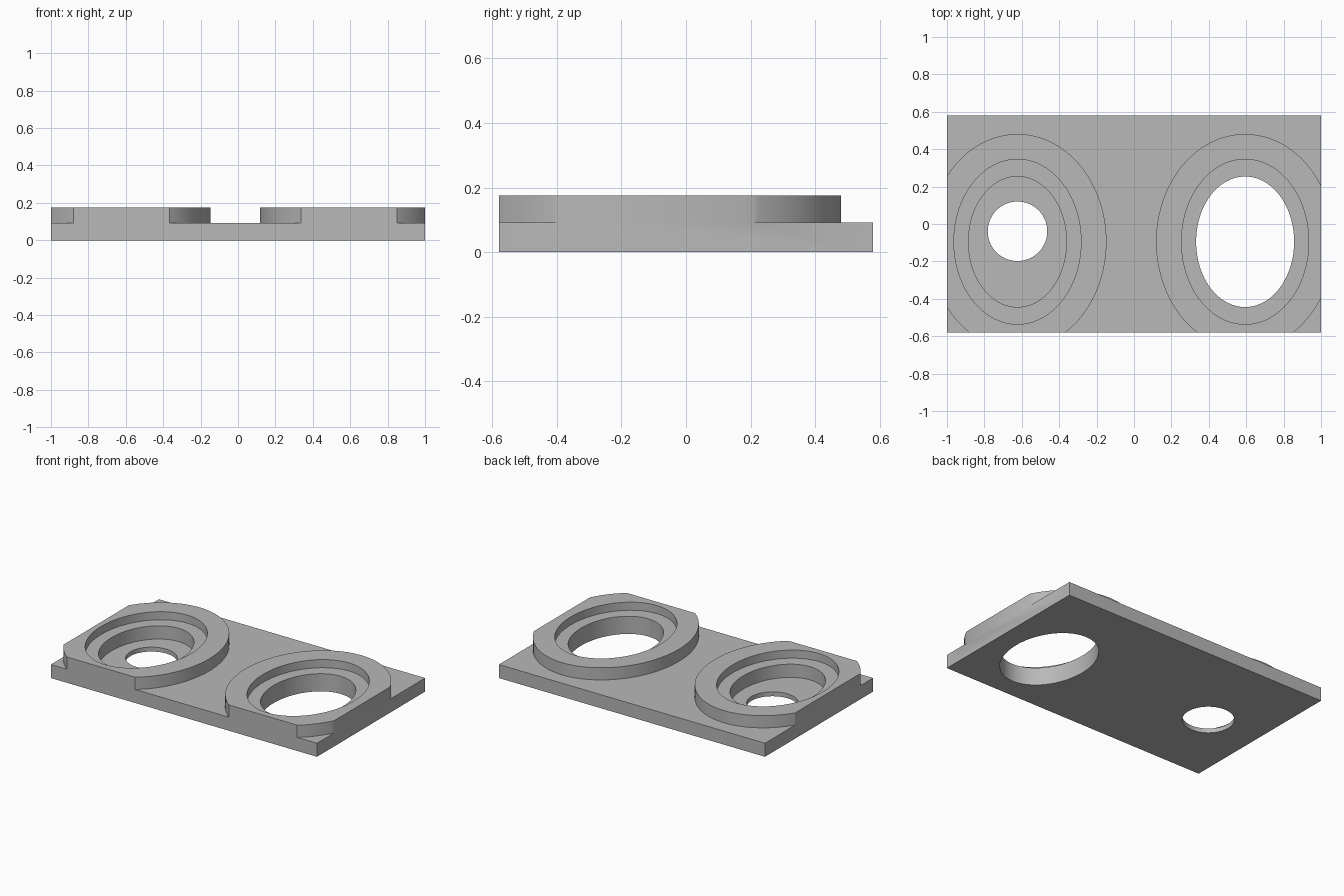
import bpy
import bmesh
from mathutils import Matrix

cube = bpy.data.objects.get("Cube")
if cube:
    bpy.data.objects.remove(cube, do_unlink=True)

grey = bpy.data.materials.new("plain_grey")
grey.use_nodes = True
colour = (0.48, 0.48, 0.48, 1)
grey.diffuse_color = colour
grey.node_tree.nodes["Principled BSDF"].inputs["Base Color"].default_value = colour

PLATE_TOP, RING_TOP = 0.092, 0.175
LEDGE, FLOOR = 0.12, 0.03
HALF_DEPTH = 0.58
RING_Y = -0.095


def solid(name, bm):
    mesh = bpy.data.meshes.new(name)
    bm.to_mesh(mesh)
    bm.free()
    mesh.materials.append(grey)
    obj = bpy.data.objects.new(name, mesh)
    bpy.context.collection.objects.link(obj)
    return obj


def block(name, hx, hy, z0, z1):
    bm = bmesh.new()
    place = Matrix.Translation((0, 0, (z0 + z1) / 2)) @ Matrix.Diagonal((2 * hx, 2 * hy, z1 - z0, 1))
    bmesh.ops.create_cube(bm, size=1, matrix=place)
    return solid(name, bm)


def oval(name, x, y, rx, ry, z0, z1):
    bm = bmesh.new()
    place = Matrix.Translation((x, y, (z0 + z1) / 2)) @ Matrix.Diagonal((rx, ry, z1 - z0, 1))
    bmesh.ops.create_cone(bm, cap_ends=True, segments=96, radius1=1, radius2=1, depth=1, matrix=place)
    return solid(name, bm)


def combine(target, tool, operation):
    tool.hide_render = True
    mod = target.modifiers.new(operation.lower(), 'BOOLEAN')
    mod.operation, mod.solver, mod.object = operation, 'EXACT', tool
    bpy.context.view_layer.objects.active = target
    bpy.ops.object.modifier_apply(modifier=mod.name)
    bpy.data.objects.remove(tool, do_unlink=True)


# Oversized plate, trimmed to its outline at the end
plate = block("holder_plate", 1.3, 0.9, 0, PLATE_TOP)

# Raised oval rings with a stepped recess; the left-hand pocket keeps a floor
for x, bottom in ((-0.623, FLOOR), (0.594, -0.5)):
    combine(plate, oval("ring", x, RING_Y, 0.476, 0.576, 0.05, RING_TOP), 'UNION')
    combine(plate, oval("ledge_cutter", x, RING_Y, 0.34, 0.441, LEDGE, 0.5), 'DIFFERENCE')
    combine(plate, oval("pocket_cutter", x, RING_Y, 0.262, 0.349, bottom, 0.6), 'DIFFERENCE')

# Round hole through the pocket floor
combine(plate, oval("hole_cutter", -0.623, -0.039, 0.159, 0.159, -0.5, 0.7), 'DIFFERENCE')

# Trim plate and rings flush with the rectangular outline
combine(plate, block("outline", 1, HALF_DEPTH, -1, 1), 'INTERSECT')

bpy.ops.object.select_all(action='DESELECT')
plate.select_set(True)
bpy.context.view_layer.objects.active = plate
bpy.ops.object.shade_smooth_by_angle()
